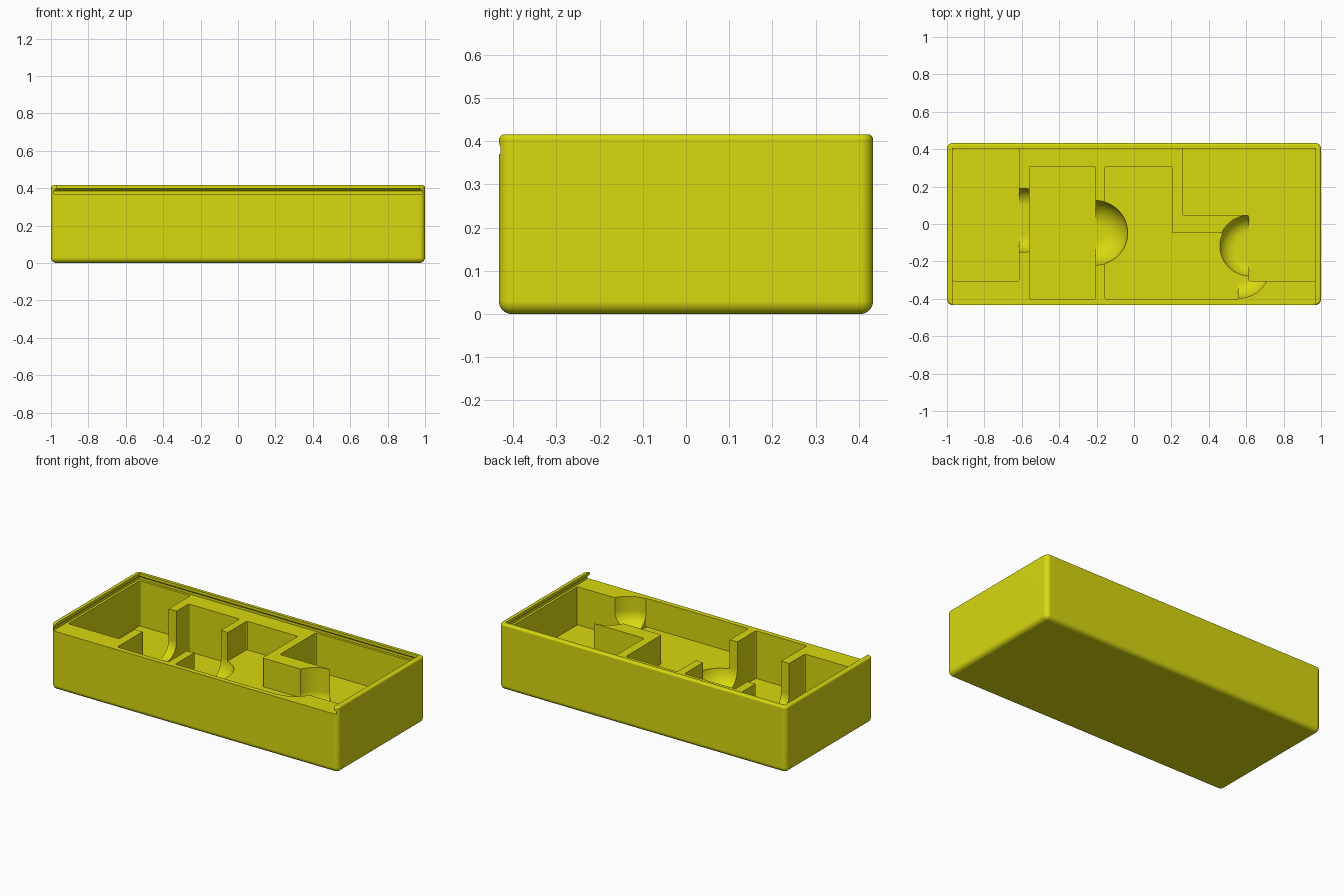
import bpy
import bmesh
import math

cube = bpy.data.objects.get("Cube")
if cube:
    bpy.data.objects.remove(cube, do_unlink=True)

yellow = bpy.data.materials.new("yellow_plastic")
yellow.use_nodes = True
yellow.diffuse_color = (0.69, 0.69, 0.005, 1)
yellow.node_tree.nodes["Principled BSDF"].inputs["Base Color"].default_value = yellow.diffuse_color

SHELF = 0.37    # surface the lid slides on
TOP = SHELF + 0.008
LEFT_FLOOR, MIDDLE_FLOOR, SHALLOW_FLOOR, CORNER_FLOOR = 0.085, 0.07, 0.19, 0.13


def finish(bm, name):
    bmesh.ops.recalc_face_normals(bm, faces=bm.faces)
    mesh = bpy.data.meshes.new(name)
    bm.to_mesh(mesh)
    bm.free()
    mesh.materials.append(yellow)
    obj = bpy.data.objects.new(name, mesh)
    bpy.context.collection.objects.link(obj)
    return obj


def stack(name, rings):
    """Solid skinned through rings with equal point counts."""
    bm = bmesh.new()
    loops = [[bm.verts.new(p) for p in ring] for ring in rings]
    n = len(loops[0])
    for a, b in zip(loops, loops[1:]):
        for i in range(n):
            j = (i + 1) % n
            bm.faces.new((a[i], a[j], b[j], b[i]))
    bm.faces.new(loops[0][::-1])
    bm.faces.new(loops[-1])
    return finish(bm, name)


def pocket(name, outline, floor):
    """Straight pocket with slightly rounded vertical corners."""
    bm = bmesh.new()
    base = bm.faces.new([bm.verts.new((x, y, floor)) for x, y in outline])
    side = bmesh.ops.extrude_face_region(bm, geom=[base])["geom"]
    for v in side:
        if isinstance(v, bmesh.types.BMVert):
            v.co.z = TOP
    uprights = [e for e in bm.edges if abs(e.verts[0].co.z - e.verts[1].co.z) > 0.01]
    bmesh.ops.bevel(bm, geom=uprights, offset=0.01, segments=3, profile=0.5, affect='EDGES')
    return finish(bm, name)


def scoop(name, x, y, radius, floor, fillet=0.09, sides=64, steps=10):
    """Finger scoop: a shaft whose bottom edge is rounded."""
    def ring(r, z):
        return [(x + r * math.cos(2 * math.pi * i / sides),
                 y + r * math.sin(2 * math.pi * i / sides), z) for i in range(sides)]
    rings = []
    for k in range(steps + 1):
        a = math.pi / 2 * k / steps
        rings.append(ring(radius - fillet * (1 - math.sin(a)),
                          floor + 0.001 + fillet * (1 - math.cos(a))))
    rings.append(ring(radius, TOP + 0.001))
    return stack(name, rings)


def rect(x0, x1, y0, y1):
    return [(x0, y0), (x1, y0), (x1, y1), (x0, y1)]


# Rounded outer block
bm = bmesh.new()
bmesh.ops.create_cube(bm, size=1)
for v in bm.verts:
    v.co = (v.co.x * 2, v.co.y * 0.866, (v.co.z + 0.5) * 0.416)
lower = [e for e in bm.edges if min(v.co.z for v in e.verts) < 0.1]
bmesh.ops.bevel(bm, geom=lower, offset=0.03, segments=6, profile=0.5, affect='EDGES')
upper = [e for e in bm.edges if all(v.co.z > 0.41 for v in e.verts)]
bmesh.ops.bevel(bm, geom=upper, offset=0.012, segments=4, profile=0.5, affect='EDGES')
tray = finish(bm, "tray")

# Sliding lid slot, open at the front, with undercut rails
slot_levels = [(SHELF, 0.985, 0.42), (0.386, 0.985, 0.42), (0.398, 0.971, 0.405), (0.45, 0.971, 0.405)]
cutters = [stack("lid_slot_cutter", [[(x, y, z) for x, y in rect(-w, w, -0.6, b)]
                                     for z, w, b in slot_levels])]

# Pockets: two rectangles and two interlocking L shapes
cutters += [
    pocket("left_pocket_cutter", rect(-0.97, -0.615, -0.305, 0.405), LEFT_FLOOR),
    pocket("middle_pocket_cutter", rect(-0.56, -0.205, -0.402, 0.308), MIDDLE_FLOOR),
    pocket("shallow_pocket_cutter", [(-0.155, -0.402), (0.557, -0.402), (0.557, -0.047),
                                     (0.203, -0.047), (0.203, 0.308), (-0.155, 0.308)], SHALLOW_FLOOR),
    pocket("corner_pocket_cutter", [(0.614, -0.305), (0.97, -0.305), (0.97, 0.405),
                                    (0.258, 0.405), (0.258, 0.048), (0.614, 0.048)], CORNER_FLOOR),
]

# Finger scoops through the dividing walls
cutters += [
    scoop("left_scoop_cutter", -0.59, 0.02, 0.17, LEFT_FLOOR),
    scoop("middle_scoop_cutter", -0.205, -0.047, 0.172, MIDDLE_FLOOR, fillet=0.13),
    scoop("shallow_scoop_cutter", 0.558, -0.226, 0.171, SHALLOW_FLOOR),
    scoop("corner_scoop_cutter", 0.618, -0.118, 0.165, CORNER_FLOOR),
]

for cutter in cutters:
    cut = tray.modifiers.new(cutter.name, 'BOOLEAN')
    cut.operation = 'DIFFERENCE'
    cut.solver = 'EXACT'
    cut.object = cutter
    cutter.hide_render = True

# Bake the cuts, then remove the cutters
bpy.context.view_layer.update()
graph = bpy.context.evaluated_depsgraph_get()
carved = bpy.data.meshes.new_from_object(tray.evaluated_get(graph))
tray.modifiers.clear()
tray.data = carved
carved.materials.clear()
carved.materials.append(yellow)
for cutter in cutters:
    bpy.data.objects.remove(cutter, do_unlink=True)

# Smooth the rounded edges, keep the cut edges crisp
bpy.ops.object.select_all(action='DESELECT')
tray.select_set(True)
bpy.context.view_layer.objects.active = tray
bpy.ops.object.shade_smooth_by_angle(angle=math.radians(30))
weighted = tray.modifiers.new("weighted_normals", 'WEIGHTED_NORMAL')
weighted.keep_sharp = True
